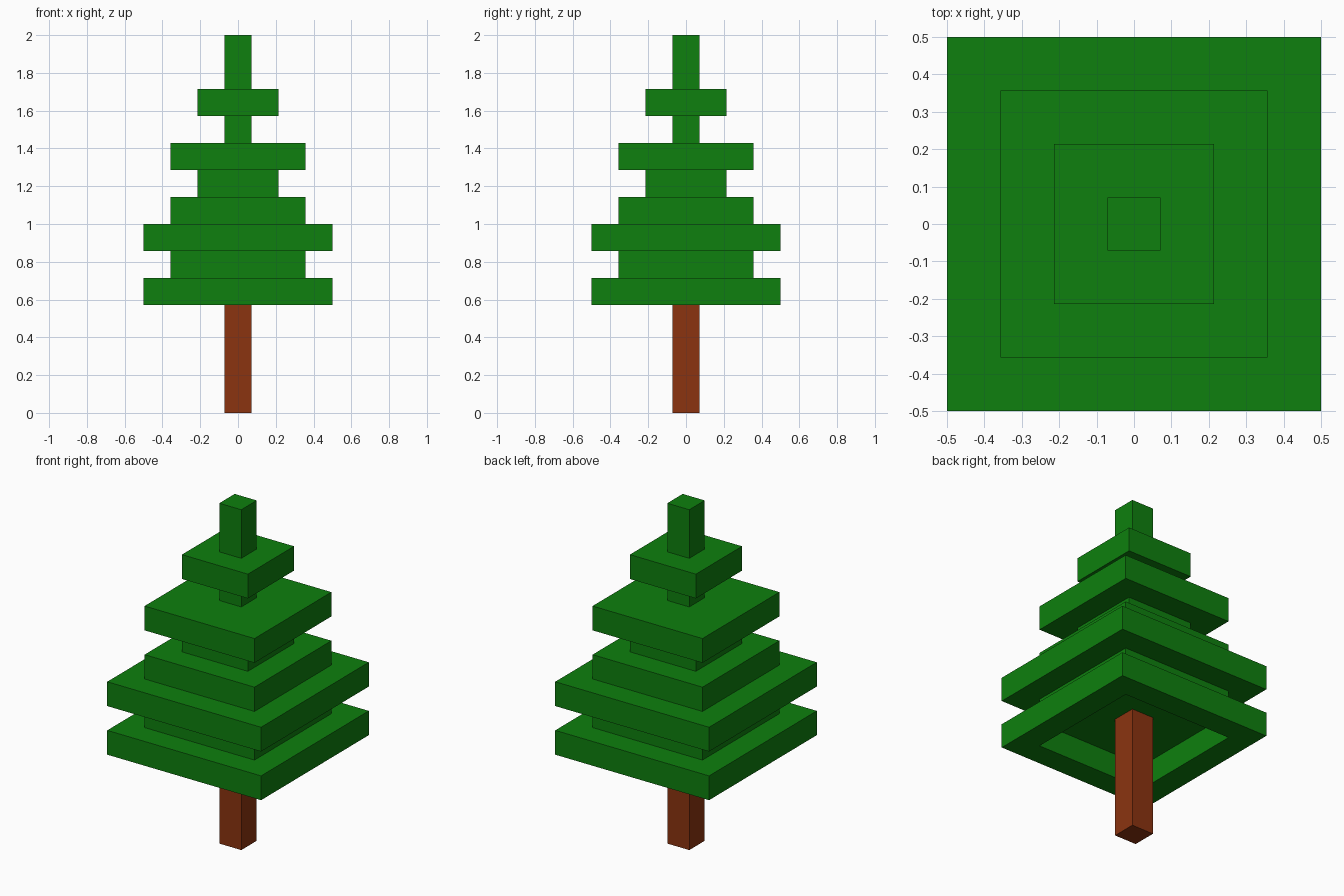
import bpy
import bmesh

cube = bpy.data.objects.get("Cube")
if cube:
    bpy.data.objects.remove(cube, do_unlink=True)

U = 1 / 7  # block size: the tree is 14 blocks tall and 7 wide


def make_material(name, rgb):
    mat = bpy.data.materials.new(name)
    mat.use_nodes = True
    mat.diffuse_color = (*rgb, 1)
    mat.node_tree.nodes["Principled BSDF"].inputs["Base Color"].default_value = (*rgb, 1)
    return mat


def square_sweep(name, profile, mat):
    """Sweep a (width, height) block profile round a square, capping both ends."""
    bm = bmesh.new()
    rings = []
    for width, height in profile:
        h = width * U / 2
        rings.append([bm.verts.new((sx * h, sy * h, height * U))
                      for sx, sy in ((-1, -1), (1, -1), (1, 1), (-1, 1))])
    bm.faces.new(rings[0][::-1])
    bm.faces.new(rings[-1])
    for low, high in zip(rings, rings[1:]):
        for k in range(4):
            n = (k + 1) % 4
            bm.faces.new((low[k], low[n], high[n], high[k]))
    mesh = bpy.data.meshes.new(name)
    bm.to_mesh(mesh)
    bm.free()
    mesh.materials.append(mat)
    obj = bpy.data.objects.new(name, mesh)
    bpy.context.collection.objects.link(obj)
    return obj


leaf_green = make_material("leaf green", (0.0044, 0.214, 0.0044))
bark_brown = make_material("bark brown", (0.258, 0.034, 0.0052))

# Trunk, reaching up into the hollow of the lowest tier
square_sweep("trunk", [(1, 0), (1, 5)], bark_brown)

# Foliage tiers from the bottom: (width, bottom, top) in blocks
tiers = [(7, 4, 5), (5, 5, 6), (7, 6, 7), (5, 7, 8),
         (3, 8, 9), (5, 9, 10), (1, 10, 11), (3, 11, 12), (1, 12, 14)]

# Start at the ceiling of the hollow, then step up the outside
profile = [(5, 5), (5, 4)]
for width, bottom, top in tiers:
    profile += [(width, bottom), (width, top)]
square_sweep("foliage", profile, leaf_green)
